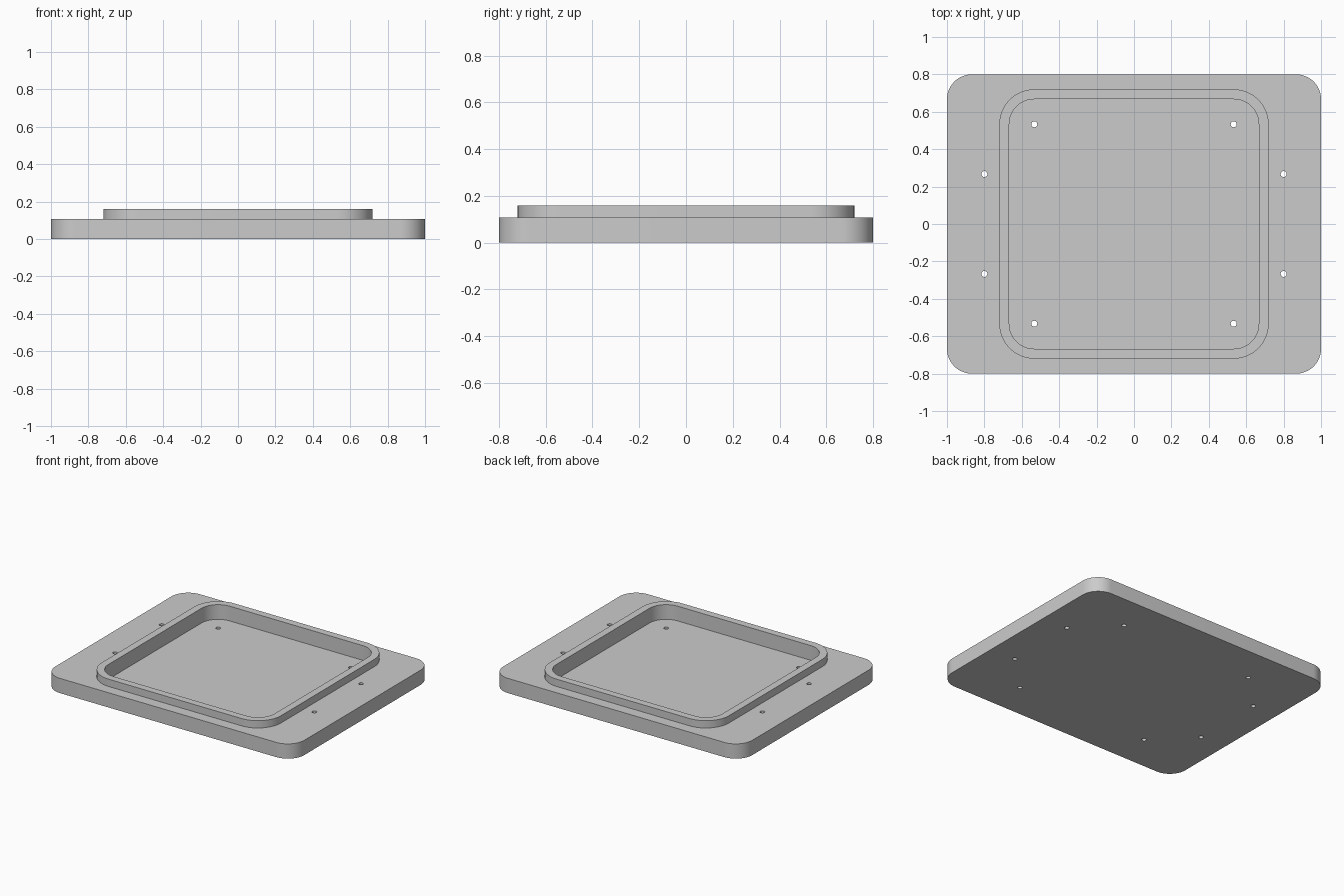
import bpy, bmesh
from math import pi, cos, sin, radians

if "Cube" in bpy.data.objects:
    bpy.data.objects.remove(bpy.data.objects["Cube"], do_unlink=True)

PLATE_TOP, RIM_TOP, FLOOR = 0.107, 0.16, 0.053

grey = bpy.data.materials.new("light grey")
grey.use_nodes = True
grey.diffuse_color = (0.6, 0.6, 0.6, 1)
grey.node_tree.nodes["Principled BSDF"].inputs["Base Color"].default_value = (0.6, 0.6, 0.6, 1)


def rounded_slab(name, half_x, half_y, radius, z0, z1, x=0, y=0, steps=16):
    """Extruded rectangle with rounded corners; a cylinder if radius equals both halves."""
    bm = bmesh.new()
    ring = []
    for i, (sx, sy) in enumerate([(1, 1), (-1, 1), (-1, -1), (1, -1)]):
        for k in range(steps + 1):
            a = (i + k / steps) * pi / 2
            ring.append(bm.verts.new((x + sx * (half_x - radius) + radius * cos(a),
                                      y + sy * (half_y - radius) + radius * sin(a), z0)))
    base = bm.faces.new(ring)
    top = bmesh.ops.extrude_face_region(bm, geom=[base])["geom"]
    bmesh.ops.translate(bm, vec=(0, 0, z1 - z0),
                        verts=[g for g in top if isinstance(g, bmesh.types.BMVert)])
    bmesh.ops.remove_doubles(bm, verts=bm.verts, dist=1e-5)
    bmesh.ops.recalc_face_normals(bm, faces=bm.faces)
    mesh = bpy.data.meshes.new(name)
    bm.to_mesh(mesh)
    bm.free()
    mesh.materials.append(grey)
    obj = bpy.data.objects.new(name, mesh)
    bpy.context.collection.objects.link(obj)
    return obj


def combine(target, other, operation):
    """Apply a boolean and discard the helper solid."""
    mod = target.modifiers.new(operation.lower(), "BOOLEAN")
    mod.operation, mod.solver, mod.object = operation, "EXACT", other
    bpy.context.view_layer.objects.active = target
    bpy.ops.object.modifier_apply(modifier=mod.name)
    bpy.data.objects.remove(other, do_unlink=True)


# Mounting plate with raised rim
plate = rounded_slab("mounting_plate", 1.0, 0.8, 0.133, 0, PLATE_TOP)
combine(plate, rounded_slab("raised_rim", 0.72, 0.72, 0.187, 0.08, RIM_TOP), "UNION")

# Recessed pocket inside the rim
combine(plate, rounded_slab("pocket_cutter", 0.667, 0.667, 0.133, FLOOR, 0.3), "DIFFERENCE")

# Screw holes: four in the pocket corners, four on the side flanges
for hx, hy in [(0.533, 0.533), (0.8, 0.267)]:
    for sx in (1, -1):
        for sy in (1, -1):
            hole = rounded_slab("hole_cutter", 0.016, 0.016, 0.016, -0.1, 0.3,
                                sx * hx, sy * hy, steps=6)
            combine(plate, hole, "DIFFERENCE")

# Smooth rounded corners, crisp edges
bpy.ops.object.select_all(action="DESELECT")
plate.select_set(True)
bpy.context.view_layer.objects.active = plate
bpy.ops.object.shade_smooth_by_angle(angle=radians(30))
